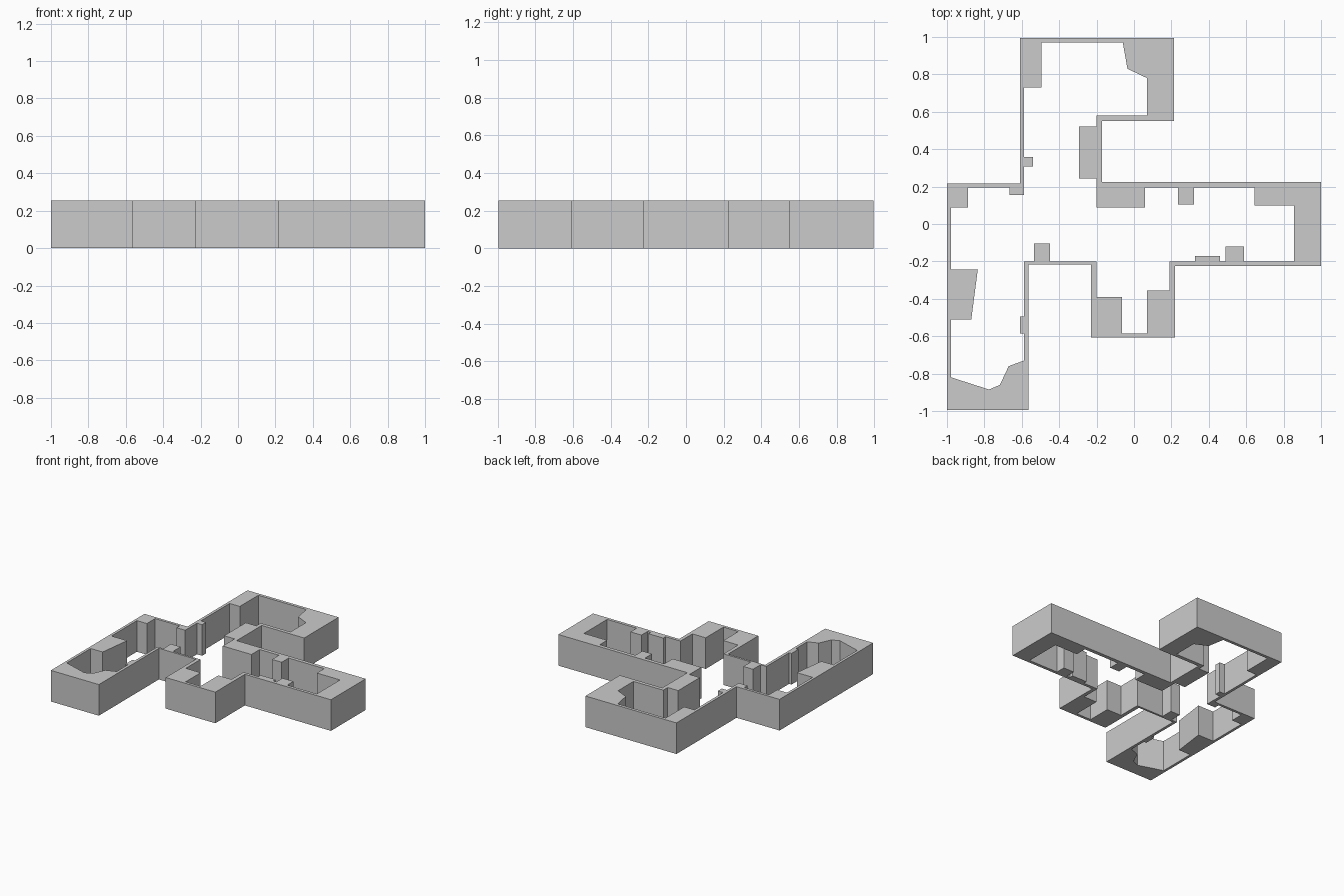
import bpy, bmesh

if "Cube" in bpy.data.objects:
    bpy.data.objects.remove(bpy.data.objects["Cube"])

HEIGHT = 0.255


def prism(name, pts, z0, z1):
    """Extrude a closed plan outline into a solid."""
    bm = bmesh.new()
    face = bm.faces.new([bm.verts.new((x, y - 0.005, z0)) for x, y in pts])
    top = bmesh.ops.extrude_face_region(bm, geom=[face])["geom"]
    bmesh.ops.translate(bm, vec=(0, 0, z1 - z0),
                        verts=[v for v in top if isinstance(v, bmesh.types.BMVert)])
    bmesh.ops.recalc_face_normals(bm, faces=bm.faces)
    mesh = bpy.data.meshes.new(name)
    bm.to_mesh(mesh)
    bm.free()
    ob = bpy.data.objects.new(name, mesh)
    bpy.context.collection.objects.link(ob)
    return ob


def rect(x0, y0, x1, y1):
    return [(x0, y0), (x1, y0), (x1, y1), (x0, y1)]


def subtract(target, cutter):
    mod = target.modifiers.new("cut", "BOOLEAN")
    mod.operation = "DIFFERENCE"
    mod.solver = "EXACT"
    mod.object = cutter
    bpy.context.view_layer.objects.active = target
    bpy.ops.object.modifier_apply(modifier=mod.name)
    bpy.data.objects.remove(cutter)


# Outer wall outline
walls = prism("walls", [
    (-.61, 1), (.215, 1), (.215, .555), (-.17, .555), (-.17, .23), (1, .23),
    (1, -.22), (.22, -.22), (.22, -.603), (-.23, -.603), (-.23, -.212),
    (-.565, -.212), (-.565, -.99), (-1, -.99), (-1, .222), (-.61, .222)], 0, HEIGHT)

# Room interior, bounded by the thin inner wall line
room = prism("room_space", [
    (-.587, .975), (.19, .975), (.19, .585), (-.2, .585), (-.2, .2), (.975, .2),
    (.975, -.195), (.19, -.195), (.19, -.58), (-.2, -.58), (-.2, -.195),
    (-.588, -.195), (-.588, -.965), (-.978, -.965), (-.978, .2), (-.587, .2)], -.2, .6)

# Built-in blocks standing against the walls (they run on into the wall)
blocks = {
    "north_closet": rect(-.65, .735, -.495, 1.1),
    "north_corner": [(-.06, 1.1), (-.06, .975), (-.035, .835), (.07, .785),
                     (.07, .5), (.3, .5), (.3, 1.1)],
    "north_pier": rect(-.65, .312, -.54, .363),
    "hall_closet": rect(-.295, .247, -.1, .527),
    "centre_block": rect(-.2, .093, .06, .3),
    "east_pier": rect(.235, .11, .322, .3),
    "east_end": [(.645, .3), (.645, .105), (.855, .105), (.855, -.3),
                 (1.1, -.3), (1.1, .3)],
    "east_south_block": rect(.488, -.3, .587, -.115),
    "east_south_ledge": rect(.325, -.3, .46, -.165),
    "south_right": rect(.07, -.7, .3, -.35),
    "south_left": rect(-.3, -.7, -.065, -.385),
    "west_pier": rect(-.535, -.3, -.448, -.098),
    "west_small_ledge": rect(-.61, -.58, -.5, -.49),
    "south_west_corner": [(-1.1, -.815), (-.978, -.815), (-.775, -.88), (-.717, -.855),
                          (-.67, -.755), (-.588, -.725), (-.5, -.725),
                          (-.5, -1.1), (-1.1, -1.1)],
    "west_slanted_block": [(-1.1, -.505), (-.87, -.505), (-.835, -.237), (-1.1, -.237)],
    "west_corner": rect(-1.1, .093, -.888, .3),
    "doorway_block": rect(-.665, .16, -.587, .3),
}
for name, pts in blocks.items():
    subtract(room, prism(name, pts, -.4, .8))

# Hollow out the shell with the remaining room space
subtract(walls, room)
